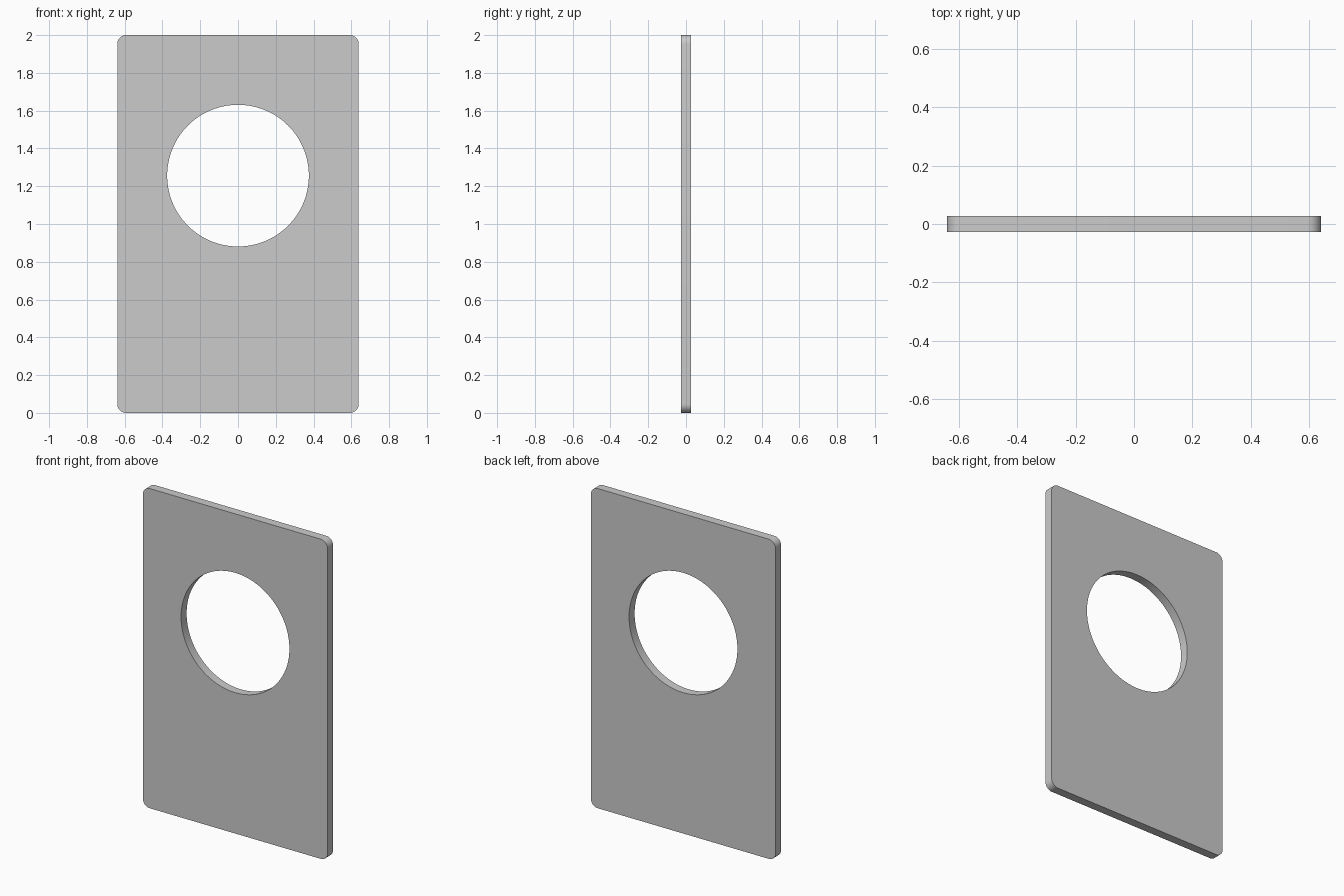
import bpy, bmesh, math

if "Cube" in bpy.data.objects:
    bpy.data.objects.remove(bpy.data.objects["Cube"])

HALF_W, HALF_T, HEIGHT = 0.639, 0.0275, 2.0
CORNER_R = 0.047
HOLE_Z, HOLE_R = 1.256, 0.375

# Rectangular panel with the four corners rounded in the front view
bpy.ops.mesh.primitive_cube_add(size=1, location=(0, 0, HEIGHT / 2))
panel = bpy.context.object
panel.name = "panel"
panel.scale = (2 * HALF_W, 2 * HALF_T, HEIGHT)
bpy.ops.object.transform_apply(location=True, rotation=False, scale=True)

bm = bmesh.new()
bm.from_mesh(panel.data)
corners = [e for e in bm.edges
           if abs(e.verts[0].co.y - e.verts[1].co.y) > HALF_T]
bmesh.ops.bevel(bm, geom=corners, offset=CORNER_R, segments=10,
                profile=0.5, affect='EDGES')
bm.to_mesh(panel.data)
bm.free()

# Round opening cut straight through
bpy.ops.mesh.primitive_cylinder_add(vertices=128, radius=HOLE_R, depth=0.4,
                                    location=(0, 0, HOLE_Z),
                                    rotation=(math.pi / 2, 0, 0))
cutter = bpy.context.object
cutter.name = "hole_cutter"
cutter.hide_render = True

cut = panel.modifiers.new("round_hole", 'BOOLEAN')
cut.operation = 'DIFFERENCE'
cut.solver = 'EXACT'
cut.object = cutter

bpy.ops.object.select_all(action='DESELECT')
panel.select_set(True)
bpy.context.view_layer.objects.active = panel
bpy.ops.object.modifier_apply(modifier=cut.name)
bpy.data.objects.remove(cutter)

# Smooth corners and hole wall, sharp rims
bpy.ops.object.shade_smooth_by_angle(angle=math.radians(30))
